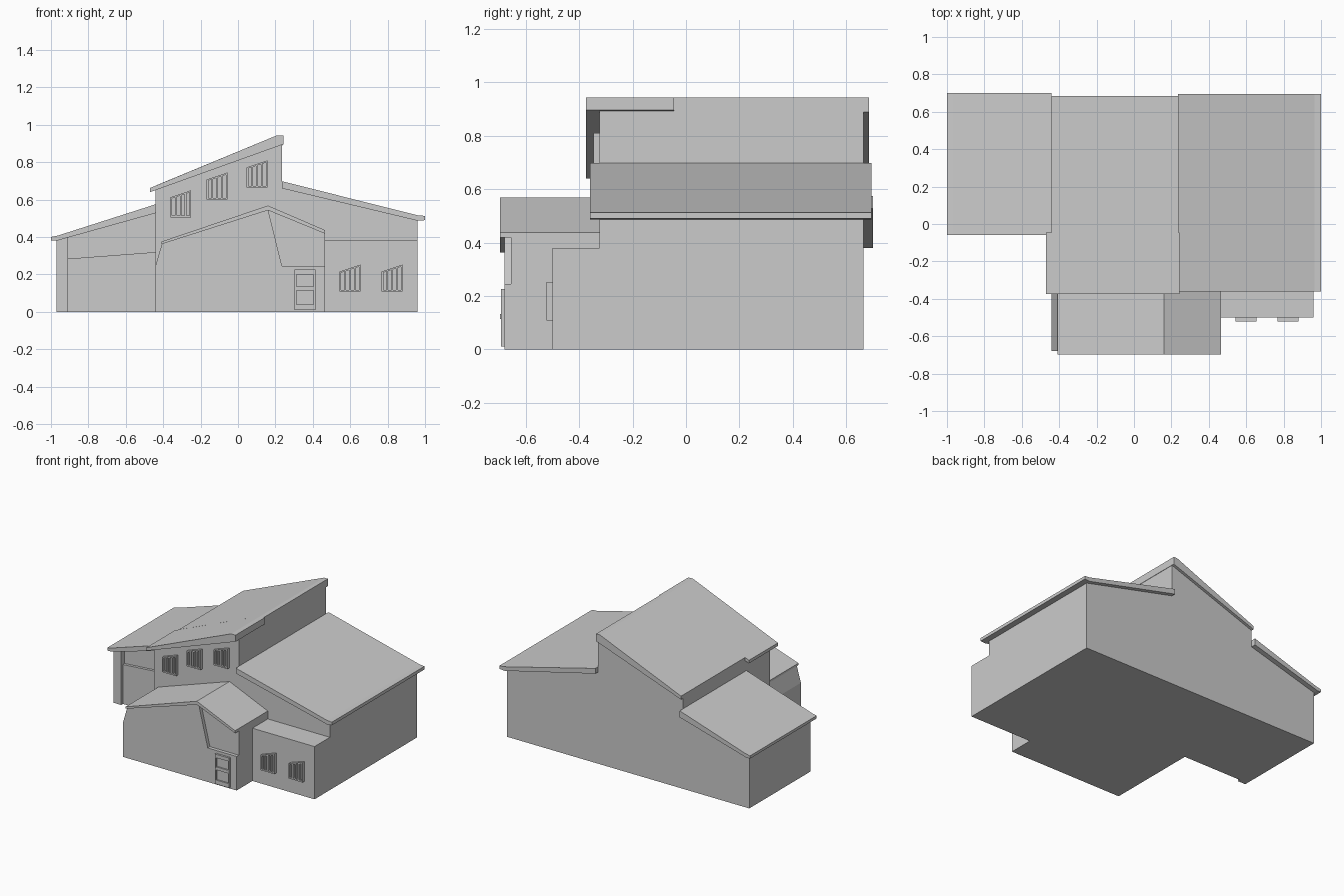
import bpy
import bmesh

cube = bpy.data.objects.get("Cube")
if cube:
    bpy.data.objects.remove(cube, do_unlink=True)

grey = bpy.data.materials.new("light_grey")
grey.use_nodes = True
tone = (0.6, 0.6, 0.6, 1)
grey.diffuse_color = tone
grey.node_tree.nodes["Principled BSDF"].inputs["Base Color"].default_value = tone


def build(name, prisms):
    """One object from (x-z outline, front y, back y) prisms."""
    bm = bmesh.new()
    for outline, y0, y1 in prisms:
        front = [bm.verts.new((x, y0, z)) for x, z in outline]
        back = [bm.verts.new((x, y1, z)) for x, z in outline]
        bm.faces.new(front)
        bm.faces.new(back[::-1])
        n = len(outline)
        for i in range(n):
            j = (i + 1) % n
            bm.faces.new((front[i], back[i], back[j], front[j]))
    bmesh.ops.recalc_face_normals(bm, faces=bm.faces)
    mesh = bpy.data.meshes.new(name)
    bm.to_mesh(mesh)
    bm.free()
    mesh.materials.append(grey)
    obj = bpy.data.objects.new(name, mesh)
    bpy.context.collection.objects.link(obj)
    return obj


def rect(x0, x1, z0, z1):
    return [(x0, z0), (x1, z0), (x1, z1), (x0, z1)]


BACK = 0.665
MAIN = -0.325

# Tall central block under a single slope
build("central_walls", [([(-.44, 0), (.235, 0), (.235, .9), (-.44, .655)], MAIN, BACK)])
build("central_roof", [
    ([(-.47, .64), (.243, .896), (.243, .943), (.207, .943), (-.47, .662)], -.375, -.045),
    ([(-.44, .65), (.237, .89), (.237, .943), (.207, .943), (-.44, .675)], -.045, .685),
])

# Right-hand wing with its flat-topped front room
build("east_walls", [([(.23, 0), (.96, 0), (.96, .495), (.23, .67)], MAIN, BACK)])
build("east_roof", [([(.235, .66), (.96, .487), (1, .49), (1, .513), (.965, .515),
                      (.235, .698)], -.36, .695)])
build("front_room", [(rect(.45, .96, 0, .38), -.5, MAIN + .02)])

# Low wing on the other side, with a corner pier and a sloping ledge
build("west_walls", [([(-.97, 0), (-.43, 0), (-.43, .54), (-.97, .395)], .01, BACK)])
build("west_ledge", [([(-.92, 0), (-.43, 0), (-.43, .32), (-.92, .283)], -.01, .02)])
build("west_pier", [([(-.97, 0), (-.91, 0), (-.91, .41), (-.97, .395)], -.03, .03)])
build("west_roof", [([(-1, .38), (-.97, .38), (-.44, .528), (-.44, .575), (-.965, .407),
                      (-1, .40)], -.06, .70)])

# Gabled entrance: full rear body plus a thicker front skin around the recess
build("entrance_walls", [
    ([(-.44, 0), (.465, 0), (.465, .425), (.16, .55), (-.405, .37), (-.44, .25)],
     -.655, MAIN + .02),
    ([(-.44, 0), (.465, 0), (.465, .245), (.235, .245), (.16, .55), (-.405, .37),
      (-.44, .25)], -.68, -.65),
])
build("entrance_roof", [([(-.408, .362), (.16, .543), (.465, .418), (.465, .437), (.16, .568),
                          (-.408, .376)], -.697, MAIN + .02)])


def window(name, x, sill, wall, width=.112, low=.107, high=.145):
    """Barred window with a raked head, standing proud of the wall."""
    def head(px, drop=0):
        return sill + low + (high - low) * (px - x) / width - drop

    def bar(a, b):
        return [(a, sill), (b, sill), (b, head(b)), (a, head(a))]

    end, t, face = x + width, .009, wall - .022
    parts = [(bar(x, end), wall - .006, wall + .01)]
    for i in range(5):
        a = x + i * (width - t) / 4
        parts.append((bar(a, a + t), face, wall))
    parts.append((rect(x, end, sill, sill + t), face, wall))
    parts.append(([(x, head(x, t)), (end, head(end, t)), (end, head(end)), (x, head(x))],
                  face, wall))
    build(name, parts)


for i, (x, sill) in enumerate([(-.362, .505), (-.168, .6), (.046, .665)]):
    window(f"upper_window_{i + 1}", x, sill, MAIN)
for i, x in enumerate([.543, .768]):
    window(f"room_window_{i + 1}", x, .108, -.5)

# Door with two framed panels and a small handle
door = [(rect(.302, .415, .01, .225), -.684, -.67)]
for x in (.302, .405):
    door.append((rect(x, x + .01, .01, .225), -.694, -.68))
for z0, z1 in ((.01, .04), (.113, .135), (.2, .225)):
    door.append((rect(.302, .415, z0, z1), -.694, -.68))
build("door", door)
build("door_handle", [(rect(.308, .316, .113, .132), -.698, -.69)])
